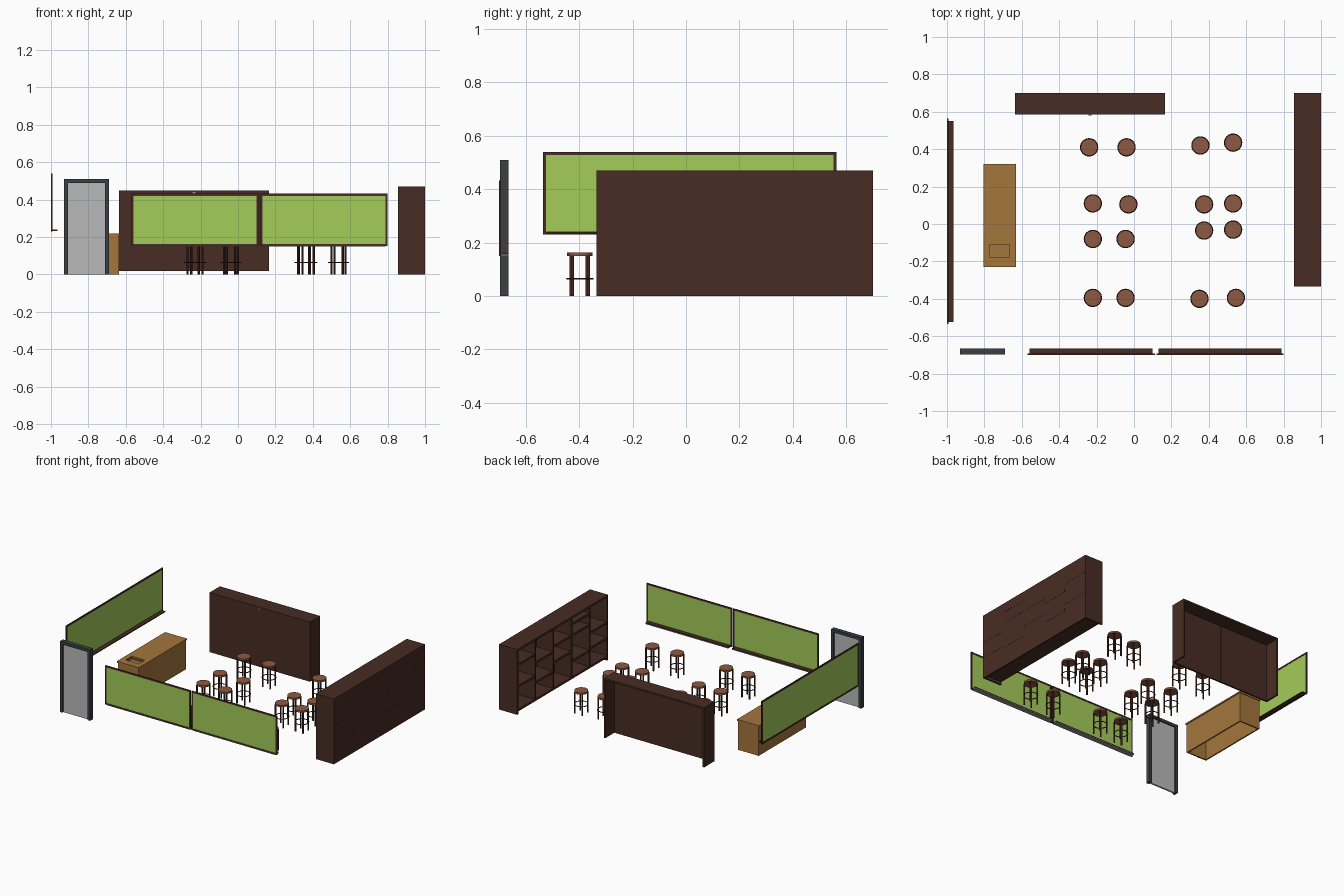
import bpy, math

if "Cube" in bpy.data.objects:
    bpy.data.objects.remove(bpy.data.objects["Cube"])


def lin(c):
    c /= 255
    return c / 12.92 if c <= 0.04045 else ((c + 0.055) / 1.055) ** 2.4


def mat(name, r, g, b):
    m = bpy.data.materials.new(name)
    m.diffuse_color = (lin(r), lin(g), lin(b), 1)
    m.use_nodes = True
    m.node_tree.nodes["Principled BSDF"].inputs["Base Color"].default_value = m.diffuse_color
    return m


BROWN = mat("dark brown wood", 72, 44, 35)
GREEN = mat("board green", 164, 204, 90)
TAN = mat("tan wood", 164, 118, 60)
SEAT = mat("seat brown", 140, 90, 66)
FRAME = mat("charcoal frame", 60, 62, 66)
PANEL = mat("light grey panel", 186, 186, 186)
METAL = mat("grey metal", 150, 150, 150)


def box(name, x0, x1, y0, y1, z0, z1, m):
    v = [(x, y, z) for x in (x0, x1) for y in (y0, y1) for z in (z0, z1)]
    f = [(0, 1, 3, 2), (4, 6, 7, 5), (0, 4, 5, 1), (2, 3, 7, 6), (0, 2, 6, 4), (1, 5, 7, 3)]
    me = bpy.data.meshes.new(name)
    me.from_pydata(v, [], f)
    me.materials.append(m)
    ob = bpy.data.objects.new(name, me)
    bpy.context.collection.objects.link(ob)
    return ob


def smooth(ob, m):
    ob.data.materials.append(m)
    bpy.ops.object.shade_smooth_by_angle()
    return ob


# door: jambs, header and thin panel
box("door_jamb_left", -0.93, -0.91, -0.697, -0.665, 0, 0.51, FRAME)
box("door_jamb_right", -0.71, -0.69, -0.697, -0.665, 0, 0.51, FRAME)
box("door_header", -0.91, -0.71, -0.697, -0.665, 0.49, 0.51, FRAME)
box("door_panel", -0.91, -0.71, -0.687, -0.675, 0, 0.49, PANEL)


# framed boards; "to_room" maps (along, depth) to world x/y bounds
def board(name, a0, a1, z0, z1, along_x):
    def part(n, u0, u1, d0, d1, zz0, zz1, m):
        if along_x:
            box(n, u0, u1, -0.70 + d0, -0.70 + d1, zz0, zz1, m)
        else:
            box(n, -1 + d0, -1 + d1, u0, u1, zz0, zz1, m)
    w, t = 0.011, 0.008
    part(name + "_surface", a0 + w, a1 - w, 0.002, 0.006, z0 + w, z1 - w, GREEN)
    part(name + "_frame_start", a0, a0 + w, 0, t, z0, z1, BROWN)
    part(name + "_frame_end", a1 - w, a1, 0, t, z0, z1, BROWN)
    part(name + "_frame_top", a0 + w, a1 - w, 0, t, z1 - w, z1, BROWN)
    part(name + "_frame_bottom", a0 + w, a1 - w, 0, t, z0, z0 + w, BROWN)
    part(name + "_tray", a0 + 0.012, a1 - 0.012, t, 0.035, z0 + 0.003, z0 + 0.01, BROWN)
    if along_x:
        part(name + "_tray_underside", a0 + 0.012, a1 - 0.012, 0, 0.035, z0 - 0.002, z0 + 0.003, METAL)


board("front_board_left", -0.57, 0.111, 0.152, 0.432, True)
board("front_board_right", 0.119, 0.80, 0.152, 0.432, True)
board("side_board", -0.535, 0.563, 0.23, 0.54, False)

# back cabinet: shell open at back and bottom, two doors
cx0, cx1, cy0, cy1, cz0, cz1 = -0.635, 0.165, 0.585, 0.70, 0.02, 0.45
mid = (cx0 + cx1) / 2
box("cabinet_side_left", cx0, cx0 + 0.012, cy0, cy1, cz0, cz1, BROWN)
box("cabinet_side_right", cx1 - 0.012, cx1, cy0, cy1, cz0, cz1, BROWN)
box("cabinet_top", cx0 + 0.012, cx1 - 0.012, cy0, cy1, cz1 - 0.012, cz1, BROWN)
box("cabinet_door_left", cx0 + 0.012, mid - 0.001, cy0, cy0 + 0.012, cz0, cz1 - 0.012, BROWN)
box("cabinet_door_right", mid + 0.001, cx1 - 0.012, cy0, cy0 + 0.012, cz0, cz1 - 0.012, BROWN)
box("cabinet_catch", mid - 0.008, mid + 0.008, cy0 - 0.004, cy0, 0.432, 0.44, METAL)

# bookcase: staggered shelves whose ends show through the back panel
sx0, sx1, sy0, sy1, sz = 0.855, 1.0, -0.335, 0.70, 0.47
t = 0.012
col = (sy1 - sy0) / 5
box("bookcase_back", sx1 - t, sx1 - 0.001, sy0, sy1, 0, sz, BROWN)
box("bookcase_top", sx0, sx1 - t, sy0, sy1, sz - 0.015, sz, BROWN)
box("bookcase_base", sx0, sx1 - t, sy0 + t, sy1 - t, 0.02, 0.035, BROWN)
for i in range(6):
    y = min(max(sy0 + i * col - t / 2, sy0), sy1 - t)
    z0 = 0 if i in (0, 5) else 0.035
    box("bookcase_upright", sx0, sx1 - t, y, y + t, z0, sz - 0.015, BROWN)
shelves = [(0.27, 0.158), (0.41, 0.33, 0.145), (0.33, 0.216), (0.292, 0.15), (0.353, 0.197)]
for i, levels in enumerate(shelves):
    for z in levels:
        box("bookcase_shelf", sx0 + 0.003, sx1, sy0 + i * col + 0.002, sy0 + (i + 1) * col - 0.002,
            z - 0.008, z + 0.008, BROWN)

# desk: hollow body, top with a recessed tray
dx0, dx1, dy0, dy1, dz = -0.805, -0.63, -0.23, 0.32, 0.22
g, p = 0.005, 0.01
box("desk_panel_front", dx1 - g - p, dx1 - g, dy0 + g, dy1 - g, 0, dz - p, TAN)
box("desk_panel_back", dx0 + g, dx0 + g + p, dy0 + g, dy1 - g, 0, dz - p, TAN)
box("desk_end_near", dx0 + g + p, dx1 - g - p, dy0 + g, dy0 + g + p, 0, dz - p, TAN)
box("desk_end_far", dx0 + g + p, dx1 - g - p, dy1 - g - p, dy1 - g, 0, dz - p, TAN)
hx0, hx1, hy0, hy1 = -0.77, -0.665, -0.18, -0.11
box("desk_top_far", dx0, dx1, hy1, dy1, dz - p, dz, TAN)
box("desk_top_near", dx0, dx1, dy0, hy0, dz - p, dz, TAN)
box("desk_top_left", dx0, hx0, hy0, hy1, dz - p, dz, TAN)
box("desk_top_right", hx1, dx1, hy0, hy1, dz - p, dz, TAN)
box("desk_recess_floor", hx0, hx1, hy0, hy1, dz - 0.03, dz - 0.02, TAN)

# stools: one set of meshes, shared by every position
bpy.ops.mesh.primitive_cylinder_add(vertices=32, radius=0.045, depth=0.013, location=(0, 0, 0.1575))
parts = [smooth(bpy.context.object, SEAT)]
parts[0].name = "stool_seat"
bpy.ops.mesh.primitive_torus_add(major_radius=0.046, minor_radius=0.003, major_segments=32,
                                 minor_segments=8, location=(0, 0, 0.065))
parts.append(smooth(bpy.context.object, BROWN))
parts[1].name = "stool_foot_ring"
for sx in (-1, 1):
    for sy in (-1, 1):
        bpy.ops.mesh.primitive_cylinder_add(vertices=12, radius=0.0055, depth=0.152,
                                            location=(0.03 * sx, 0.03 * sy, 0.076))
        parts.append(smooth(bpy.context.object, BROWN))
        parts[-1].name = "stool_leg"

spots = [(-.24, .41), (-.04, .41), (.355, .42), (.53, .435),
         (-.22, .11), (-.03, .105), (.375, .105), (.53, .11),
         (-.22, -.08), (-.045, -.08), (.375, -.035), (.53, -.03),
         (-.22, -.395), (-.045, -.395), (.35, -.40), (.545, -.395)]
for x, y in spots[1:]:
    for ob in parts:
        c = ob.copy()
        c.location.x += x
        c.location.y += y
        bpy.context.collection.objects.link(c)
for ob in parts:
    ob.location.x += spots[0][0]
    ob.location.y += spots[0][1]
